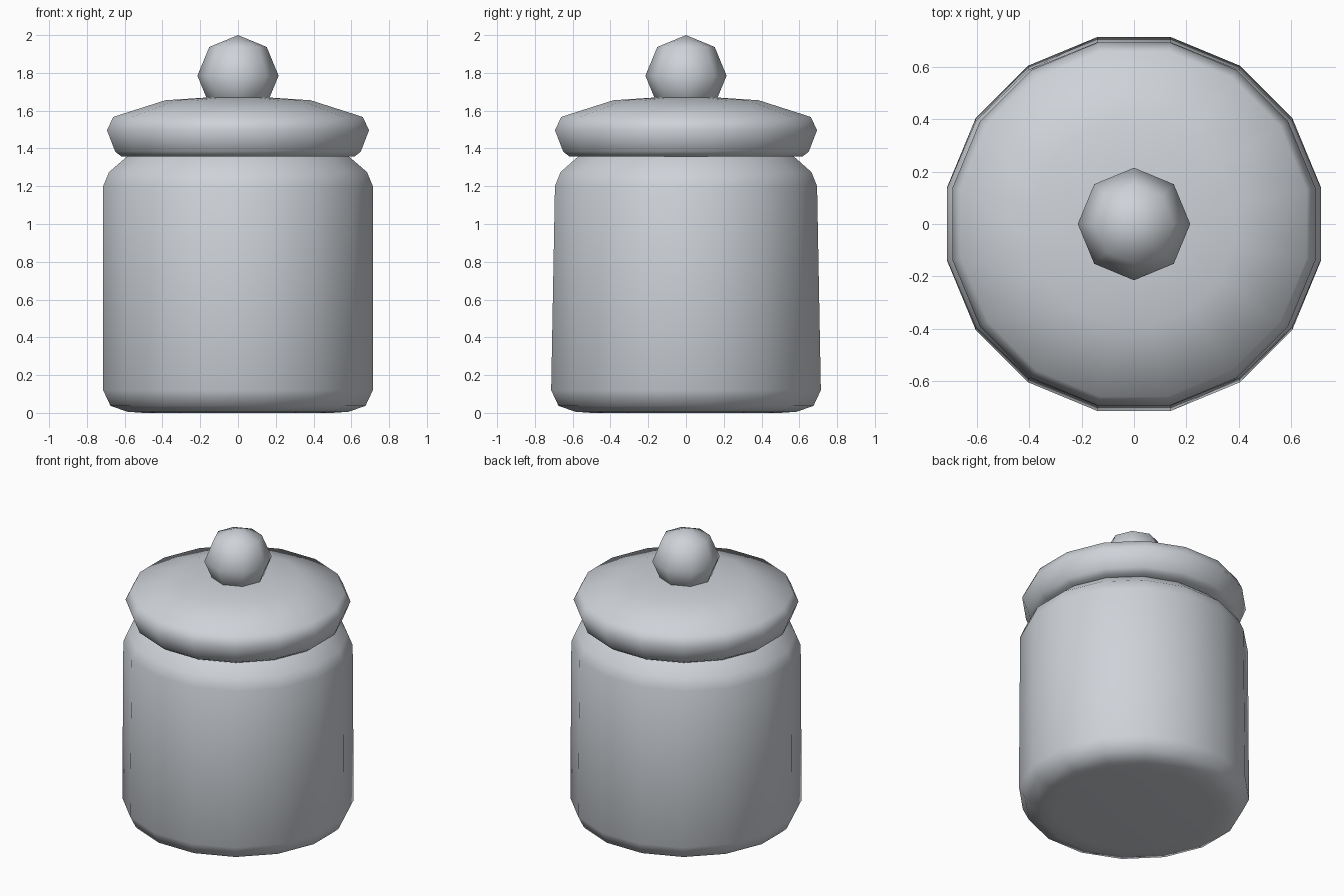
import bpy, bmesh, math

if "Cube" in bpy.data.objects:
    bpy.data.objects.remove(bpy.data.objects["Cube"])

grey = bpy.data.materials.new("pale grey")
grey.diffuse_color = (0.62, 0.65, 0.69, 1)
grey.use_nodes = True
grey.node_tree.nodes["Principled BSDF"].inputs["Base Color"].default_value = grey.diffuse_color


def lathe(name, profile, sides, offset, taper=None):
    """Spin a profile of (radius, z) into a closed solid; radius 0 is a pole."""
    bm = bmesh.new()
    rings = []
    for r, z in profile:
        sy = taper(z) if taper else 1.0
        if r == 0:
            rings.append([bm.verts.new((0, 0, z))])
        else:
            angles = [offset + 2 * math.pi * i / sides for i in range(sides)]
            rings.append([bm.verts.new((r * math.cos(a), r * sy * math.sin(a), z))
                          for a in angles])
    for low, high in zip(rings, rings[1:]):
        for i in range(sides):
            j = (i + 1) % sides
            if len(low) == 1:
                bm.faces.new((low[0], high[j], high[i]))
            elif len(high) == 1:
                bm.faces.new((low[i], low[j], high[0]))
            else:
                bm.faces.new((low[i], low[j], high[j], high[i]))
    bmesh.ops.recalc_face_normals(bm, faces=bm.faces)
    for f in bm.faces:
        f.smooth = True
    mesh = bpy.data.meshes.new(name)
    bm.to_mesh(mesh)
    bm.free()
    mesh.materials.append(grey)
    ob = bpy.data.objects.new(name, mesh)
    bpy.context.collection.objects.link(ob)
    return ob


half = math.pi / 16
flat = 1 / math.cos(half)  # flat-to-flat half width -> corner radius


def widths(points):
    return [(w * flat, z) for w, z in points]


# Jar body, narrowing slightly front to back towards the shoulder
lathe("jar_body", widths([
    (0, 0), (0.50, 0), (0.585, 0.006), (0.675, 0.037), (0.714, 0.12),
    (0.714, 1.20), (0.683, 1.275), (0.59, 1.355), (0.56, 1.38), (0, 1.38)]),
    16, half, lambda z: 1 - 0.028 * min(max((z - 0.12) / 1.08, 0), 1))

# Lid with rounded rim and shallow dome
lathe("lid", widths([
    (0, 1.357), (0.54, 1.357), (0.617, 1.357), (0.65, 1.383), (0.694, 1.497),
    (0.66, 1.567), (0.385, 1.655), (0.16, 1.67), (0, 1.672)]), 16, half)

# Round knob, an eight-sided ball
R, zc = 0.215, 1.785
lathe("lid_knob", [(0 if k in (0, 4) else R * math.sin(math.pi * k / 4),
                    zc - R * math.cos(math.pi * k / 4)) for k in range(5)], 8, 0)
